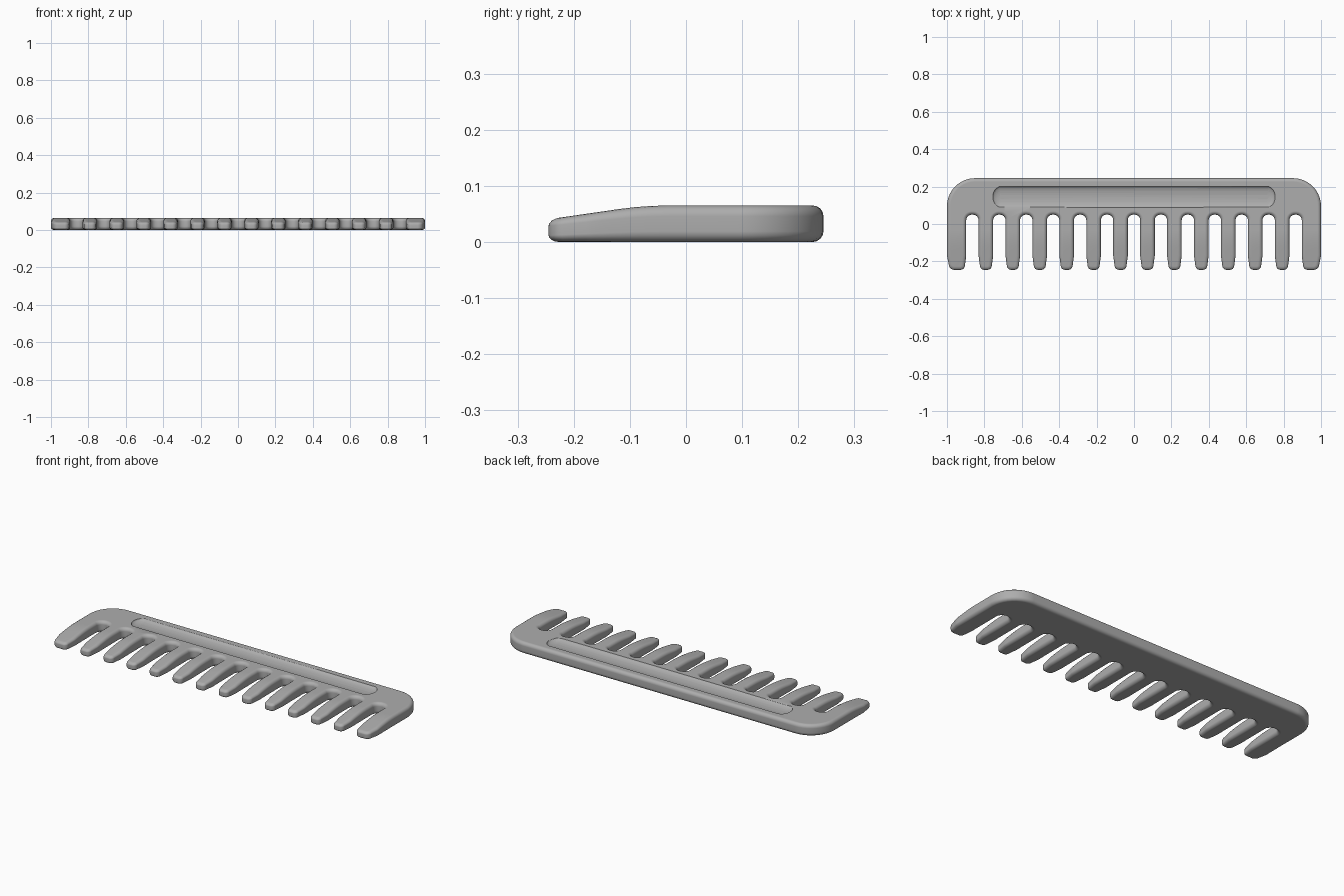
import bpy, bmesh, math
from mathutils import Vector

cube = bpy.data.objects.get("Cube")
if cube:
    bpy.data.objects.remove(cube, do_unlink=True)

HEIGHT = 0.065
HALF_Y = 0.245
PITCH = 0.144
GAP = 0.033          # half width of a gap
GAP_TOP = 0.05

grey = bpy.data.materials.new("grey plastic")
grey.use_nodes = True
colour = (0.42, 0.42, 0.42, 1)
grey.diffuse_color = colour
grey.node_tree.nodes["Principled BSDF"].inputs["Base Color"].default_value = colour


def rounded(corners):
    """Round each (x, y, radius) corner of a closed outline."""
    points = []
    for i, (x, y, r) in enumerate(corners):
        p = Vector((x, y))
        if r == 0:
            points.append(p)
            continue
        a = (Vector(corners[i - 1][:2]) - p).normalized()
        b = (Vector(corners[(i + 1) % len(corners)][:2]) - p).normalized()
        half = a.angle(b) / 2
        centre = p + (a + b).normalized() * (r / math.sin(half))
        start = p + a * (r / math.tan(half)) - centre
        end = p + b * (r / math.tan(half)) - centre
        steps = 10 if r > 0.1 else 6
        sweep = start.angle(end)
        for k in range(steps + 1):
            t = k / steps
            points.append(centre + (start * math.sin((1 - t) * sweep)
                                    + end * math.sin(t * sweep)) / math.sin(sweep))
    return points


def top_height(y):
    """Height of the upper surface, falling towards the tooth tips."""
    u = max(0, -0.03 - y)
    return HEIGHT - (0.8 * u * u if u < 0.08 else 0.005 + 0.145 * (u - 0.08))


# Outline: back edge, then the row of gaps from left to right
outline = [(1, HALF_Y, 0.15), (-1, HALF_Y, 0.15), (-1, -0.17, 0),
           (-0.985, -HALF_Y, 0.03)]
for k in range(-6, 7):
    x = k * PITCH
    slim = 0.01
    outline += [(x - GAP - slim, -HALF_Y, 0.023), (x - GAP, -0.17, 0),
                (x - GAP, GAP_TOP, 0.03), (x + GAP, GAP_TOP, 0.03),
                (x + GAP, -0.17, 0), (x + GAP + slim, -HALF_Y, 0.023)]
outline += [(0.985, -HALF_Y, 0.03), (1, -0.17, 0)]

# Comb body with rounded rims
bm = bmesh.new()
base = bm.faces.new([bm.verts.new((p.x, p.y, 0)) for p in rounded(outline)])
bmesh.ops.solidify
top = bmesh.ops.extrude_face_region(bm, geom=[base], use_keep_orig=True)["geom"]
for v in top:
    if isinstance(v, bmesh.types.BMVert):
        v.co.z = HEIGHT
bmesh.ops.recalc_face_normals(bm, faces=bm.faces)
rims = [e for e in bm.edges if abs(e.verts[0].co.z - e.verts[1].co.z) < 1e-5]
bmesh.ops.bevel(bm, geom=rims, offset=0.019, segments=4, profile=0.5,
                affect='EDGES', clamp_overlap=False)

# Slice across the teeth and thin them towards the tips
for i in range(6):
    bmesh.ops.bisect_plane(bm, geom=bm.verts[:] + bm.edges[:] + bm.faces[:],
                           plane_co=(0, -0.03 - 0.03 * i, 0), plane_no=(0, 1, 0))
for v in bm.verts:
    v.co.z *= top_height(v.co.y) / HEIGHT
mesh = bpy.data.meshes.new("comb_body")
bm.to_mesh(mesh)
bm.free()
mesh.materials.append(grey)
comb = bpy.data.objects.new("comb_body", mesh)
bpy.context.collection.objects.link(comb)

# Cutter for the long shallow grip groove
bpy.ops.mesh.primitive_uv_sphere_add(segments=32, ring_count=16, radius=1)
cutter = bpy.context.object
cutter.name = "groove_cutter"
for v in cutter.data.vertices:
    x, y, z = v.co
    side = 0 if abs(x) < 1e-5 else math.copysign(0.71, x)
    v.co = (side + 0.045 * x, 0.145 + 0.056 * y, HEIGHT + 0.016 * z)
cutter.data.materials.append(grey)
bpy.ops.object.shade_smooth()
cutter.hide_render = True
cutter.hide_viewport = True

# Shading and finishing
bpy.ops.object.select_all(action='DESELECT')
comb.select_set(True)
bpy.context.view_layer.objects.active = comb
bpy.ops.object.shade_smooth_by_angle(angle=math.radians(40))
cut = comb.modifiers.new("groove", 'BOOLEAN')
cut.operation = 'DIFFERENCE'
cut.solver = 'EXACT'
cut.object = cutter
normals = comb.modifiers.new("even_normals", 'WEIGHTED_NORMAL')
normals.keep_sharp = True
